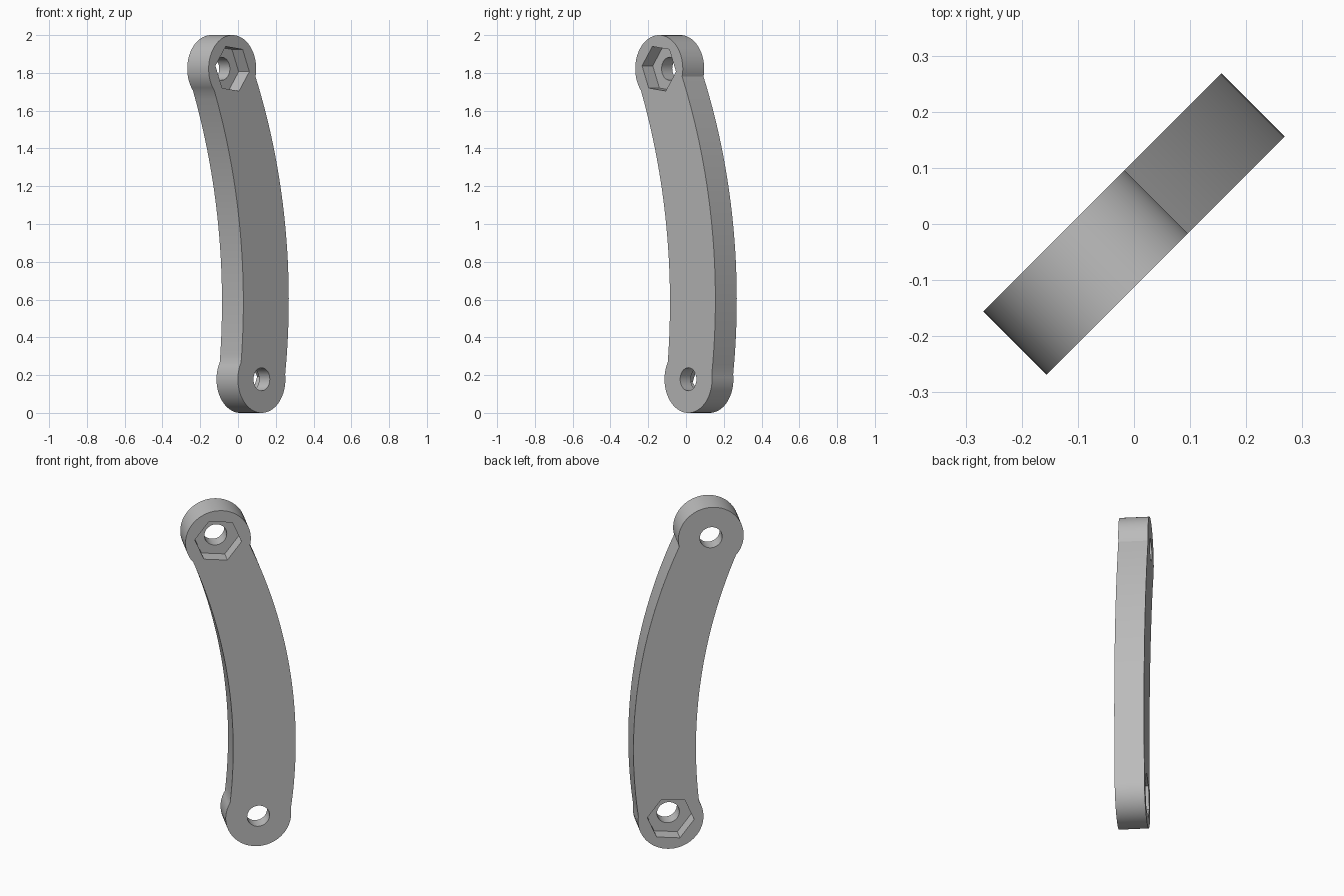
import bpy, bmesh, math
from mathutils import Vector, Matrix
from mathutils.geometry import intersect_sphere_sphere_2d

cube = bpy.data.objects.get("Cube")
if cube:
    bpy.data.objects.remove(cube, do_unlink=True)

HALF = 0.08                      # half thickness of the link
END_R, HOLE_R, NUT_R = 0.178, 0.061, 0.128
TOP, LOW = Vector((-0.122, 1.822)), Vector((0.097, 0.178))
OUTER, OUTER_R = Vector((-2.62, 0.6)), 2.92
INNER, INNER_R = Vector((-3.04, 0.585)), 3.0
TURN = Matrix.Rotation(math.radians(45), 4, 'Z')

grey = bpy.data.materials.new("plain grey")
grey.use_nodes = True
grey.diffuse_color = (0.5, 0.5, 0.5, 1)
grey.node_tree.nodes["Principled BSDF"].inputs["Base Color"].default_value = (0.5, 0.5, 0.5, 1)


def angle(centre, p):
    return math.atan2(p.y - centre.y, p.x - centre.x)


def arc(centre, r, start, end, steps):
    """Points from start up to, but not including, end."""
    return [centre + r * Vector((math.cos(a), math.sin(a)))
            for a in (start + (end - start) * i / steps for i in range(steps))]


def meet(c1, r1, c2, r2, upper):
    """Upper or lower crossing of two circles."""
    pts = intersect_sphere_sphere_2d(c1, r1, c2, r2)
    return sorted(pts, key=lambda p: p.y)[1 if upper else 0]


def prism(name, outline, front, back):
    """Extrude a flat outline through the thickness."""
    bm = bmesh.new()
    face = bm.faces.new([bm.verts.new((p.x, front, p.y)) for p in outline])
    side = bmesh.ops.extrude_face_region(bm, geom=[face])["geom"]
    bmesh.ops.translate(bm, vec=(0, back - front, 0),
                        verts=[v for v in side if isinstance(v, bmesh.types.BMVert)])
    bmesh.ops.recalc_face_normals(bm, faces=bm.faces)
    bm.transform(TURN)
    mesh = bpy.data.meshes.new(name)
    bm.to_mesh(mesh)
    bm.free()
    mesh.materials.append(grey)
    obj = bpy.data.objects.new(name, mesh)
    bpy.context.collection.objects.link(obj)
    return obj


# curved link with rounded ends
out_top = meet(OUTER, OUTER_R, TOP, END_R, False)
out_low = meet(OUTER, OUTER_R, LOW, END_R, True)
in_top = meet(INNER, INNER_R, TOP, END_R, False)
in_low = meet(INNER, INNER_R, LOW, END_R, True)
full = 2 * math.pi
outline = (arc(OUTER, OUTER_R, angle(OUTER, out_low), angle(OUTER, out_top), 32)
           + arc(TOP, END_R, angle(TOP, out_top), angle(TOP, in_top) % full, 40)
           + arc(INNER, INNER_R, angle(INNER, in_top), angle(INNER, in_low), 32)
           + arc(LOW, END_R, angle(LOW, in_low), angle(LOW, out_low) + full, 40))
link = prism("curved_link", outline, -HALF, HALF)

# pin holes, and a hexagonal nut pocket on opposite sides of the two ends
cutters = []
for label, centre, side in (("top", TOP, -1), ("bottom", LOW, 1)):
    cutters.append(prism(label + "_hole_cutter", arc(centre, HOLE_R, 0, full, 40),
                         -2 * HALF, 2 * HALF))
    tilt = math.radians(7) * side
    cutters.append(prism(label + "_nut_pocket_cutter",
                         arc(centre, NUT_R, tilt, tilt + full, 6), 0, side * 2 * HALF))

bpy.context.view_layer.objects.active = link
for obj in bpy.context.selected_objects:
    obj.select_set(False)
link.select_set(True)
for cutter in cutters:
    mod = link.modifiers.new("cut", 'BOOLEAN')
    mod.operation, mod.solver, mod.object = 'DIFFERENCE', 'EXACT', cutter
    bpy.ops.object.modifier_apply(modifier=mod.name)
    bpy.data.objects.remove(cutter, do_unlink=True)
bpy.ops.object.shade_smooth_by_angle(angle=math.radians(25))
